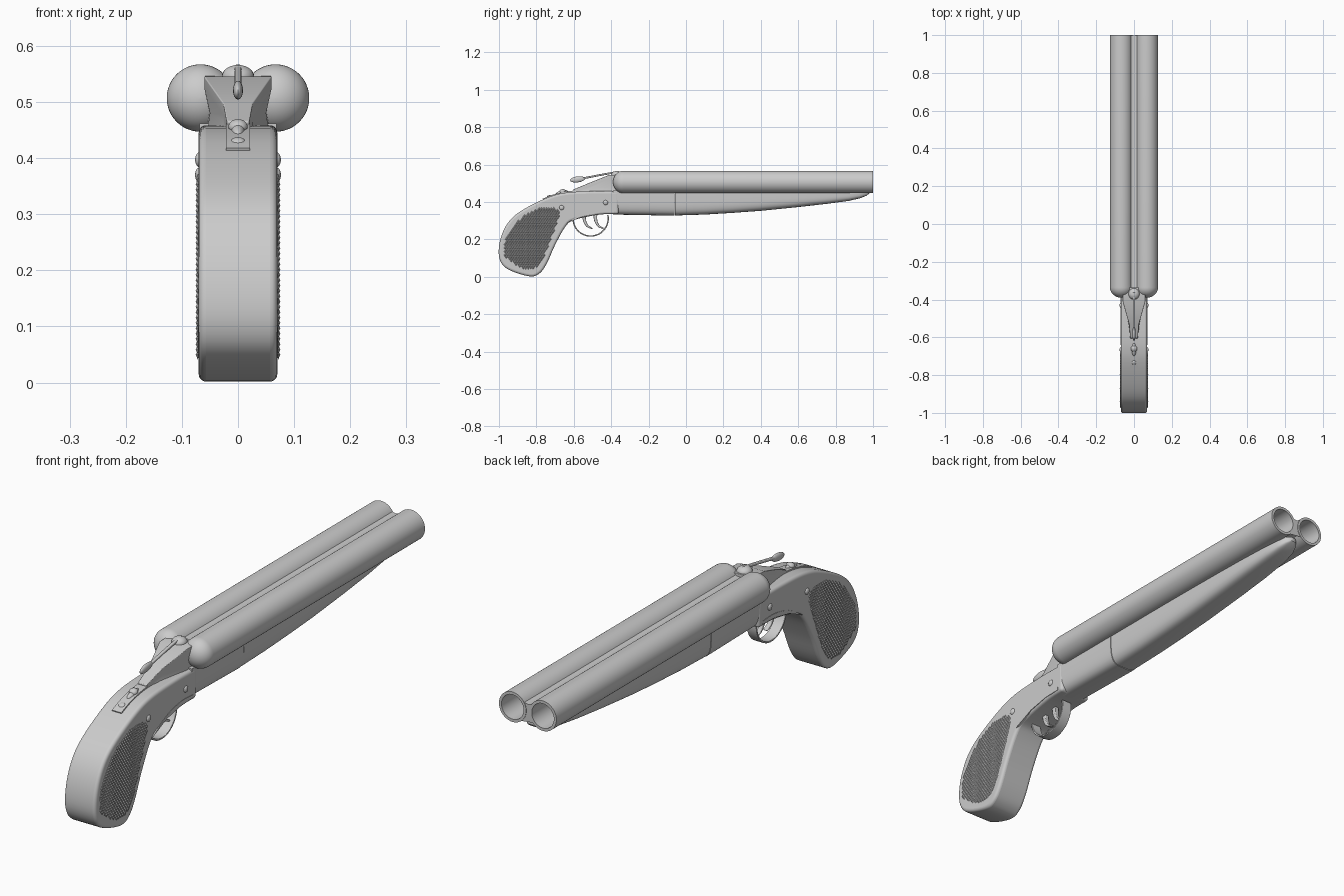
import bpy, bmesh
from math import sin, cos, pi, radians
from mathutils import Vector, Matrix

if "Cube" in bpy.data.objects:
    bpy.data.objects.remove(bpy.data.objects["Cube"])


def finish(name, bm, bevel=0, segs=3, angle=40):
    bmesh.ops.recalc_face_normals(bm, faces=bm.faces)
    me = bpy.data.meshes.new(name)
    bm.to_mesh(me)
    bm.free()
    ob = bpy.data.objects.new(name, me)
    bpy.context.collection.objects.link(ob)
    if bevel:
        m = ob.modifiers.new("bevel", 'BEVEL')
        m.width, m.segments = bevel, segs
        m.limit_method, m.angle_limit = 'ANGLE', radians(50)
    bpy.ops.object.select_all(action='DESELECT')
    bpy.context.view_layer.objects.active = ob
    ob.select_set(True)
    bpy.ops.object.shade_smooth_by_angle(angle=radians(angle))
    return ob


def loft(name, rings, **kw):
    """Skin a list of equal-length closed rings and cap both ends."""
    bm = bmesh.new()
    vs = [[bm.verts.new(p) for p in r] for r in rings]
    n = len(vs[0])
    for a, b in zip(vs, vs[1:]):
        for i in range(n):
            bm.faces.new((a[i], a[(i + 1) % n], b[(i + 1) % n], b[i]))
    bm.faces.new(vs[0])
    bm.faces.new(vs[-1])
    return finish(name, bm, **kw)


def slab(name, pts, x0, x1, **kw):
    """Side profile (y, z) extruded across x."""
    return loft(name, [[(x, y, z) for y, z in pts] for x in (x0, x1)], **kw)


def lathe(name, prof, cx, cz, n=48):
    """Profile (radius, y) turned about a y-parallel axis."""
    return loft(name, [[(cx + r * cos(2 * pi * i / n), y, cz + r * sin(2 * pi * i / n))
                        for i in range(n)] for r, y in prof])


def blob(name, loc, size, tilt=0):
    bm = bmesh.new()
    mat = Matrix.Translation(loc) @ Matrix.Rotation(tilt, 4, 'X') @ Matrix.Diagonal((*size, 1))
    bmesh.ops.create_uvsphere(bm, u_segments=24, v_segments=14, radius=1, matrix=mat)
    return finish(name, bm)


def spline(pts, closed=False, k=5):
    """Catmull-Rom through 2D points."""
    P = [Vector(p) for p in pts]
    n = len(P)
    get = (lambda i: P[i % n]) if closed else (lambda i: P[max(0, min(n - 1, i))])
    out = []
    for i in range(n if closed else n - 1):
        a, b, c, d = (get(i + j) for j in (-1, 0, 1, 2))
        for s in range(k):
            t = s / k
            out.append(0.5 * (2 * b + (c - a) * t + (2 * a - 5 * b + 4 * c - d) * t * t
                              + (3 * b - a - 3 * c + d) * t ** 3))
    return out if closed else out + [P[-1]]


def strip(name, path, half_w, thick, **kw):
    """Flat band following a (y, z) path; thick may taper (start, end)."""
    rings = []
    for i, p in enumerate(path):
        d = (path[min(i + 1, len(path) - 1)] - path[max(i - 1, 0)]).normalized()
        t = thick[0] + (thick[1] - thick[0]) * i / (len(path) - 1)
        nrm = Vector((-d.y, d.x)) * t / 2
        a, b = p + nrm, p - nrm
        rings.append([(-half_w, *a), (half_w, *a), (half_w, *b), (-half_w, *b)])
    return loft(name, rings, **kw)


def inside(p, poly):
    hit = False
    for a, b in zip(poly, poly[1:] + poly[:1]):
        if (a.y > p.y) != (b.y > p.y) and p.x < (b.x - a.x) * (p.y - a.y) / (b.y - a.y) + a.x:
            hit = not hit
    return hit


BX, BZ, R = 0.067, 0.507, 0.06

# Twin barrels with domed breech ends and open bores
dome = [(max(0.0005, R * sin(i * pi / 24)), -0.335 - 0.055 * cos(i * pi / 24)) for i in range(13)]
for s, side in ((-1, "left"), (1, "right")):
    lathe(side + "_barrel", dome + [(R, 1), (0.049, 1), (0.049, -0.28), (0.0005, -0.28)], s * BX, BZ)

# Concave web joining the barrels
top = [(x / 200, 0.535 + 0.02 * (x / 8) ** 2) for x in range(-8, 9)]
arc = [(BX + 0.055 * cos(radians(a)), BZ + 0.055 * sin(radians(a))) for a in range(125, 236, 10)]
bottom = [(-x, 2 * BZ - z) for x, z in top]
web = top + arc + bottom + [(-x, 2 * BZ - z) for x, z in arc]
loft("barrel_web", [[(x, y, z) for x, z in web] for y in (-0.345, 0.998)])


# Fore-end, in two pieces with a seam
def fore_ring(y, w, zb):
    ring = [(w, y, 0.462), (-w, y, 0.462)]
    for i in range(25):
        a = pi + pi * i / 24
        c, s = cos(a), sin(a)
        ring.append((w * (1 if c > 0 else -1) * abs(c) ** 0.5, y, 0.45 - (0.45 - zb) * abs(s) ** 0.5))
    return ring


loft("fore_end_iron", [fore_ring(-0.39, 0.069, 0.333), fore_ring(-0.062, 0.069, 0.327)])
loft("fore_end", [fore_ring(*r) for r in (
    (-0.06, 0.068, 0.328), (0.1, 0.068, 0.333), (0.25, 0.068, 0.342), (0.4, 0.067, 0.353),
    (0.6, 0.064, 0.373), (0.75, 0.06, 0.39), (0.87, 0.053, 0.406), (0.93, 0.043, 0.42),
    (0.965, 0.028, 0.434), (0.98, 0.01, 0.446))])

# Stock and pistol grip
back = spline([(-0.36, 0.457), (-0.5, 0.458), (-0.65, 0.449), (-0.757, 0.417), (-0.89, 0.347),
               (-0.958, 0.28), (-0.995, 0.19), (-0.998, 0.1), (-0.955, 0.042), (-0.84, 0.003),
               (-0.785, 0.017), (-0.745, 0.07), (-0.70, 0.17), (-0.645, 0.268), (-0.596, 0.305),
               (-0.46, 0.333), (-0.36, 0.335)])
slab("stock", back, -0.07, 0.07, bevel=0.02, segs=5)

# Checkered grip panels, trigger plates and side screws
outline = spline([(-0.97, 0.12), (-0.962, 0.2), (-0.91, 0.285), (-0.837, 0.342), (-0.757, 0.37),
                  (-0.695, 0.362), (-0.68, 0.325), (-0.714, 0.227), (-0.757, 0.12),
                  (-0.794, 0.058), (-0.85, 0.044), (-0.92, 0.073)], closed=True)
plate = spline([(-0.64, 0.285), (-0.55, 0.338), (-0.46, 0.36), (-0.385, 0.358)]) + \
    [Vector(p) for p in ((-0.385, 0.345), (-0.46, 0.343), (-0.55, 0.325))]
for s, side in ((-1, "left"), (1, "right")):
    slab(side + "_grip_panel", outline, s * 0.06, s * 0.0715)
    bm = bmesh.new()
    for row in range(36):
        for col in range(26):
            c = Vector((-0.98 + 0.013 * (col + 0.5 * (row % 2)), 0.04 + 0.0095 * row))
            if inside(c, outline):
                tip = bm.verts.new((s * 0.0755, *c))
                base = [bm.verts.new((s * 0.0712, c.x + u, c.y + v)) for u, v in
                        ((0.0065, 0), (0, 0.0095), (-0.0065, 0), (0, -0.0095))]
                for i in range(4):
                    bm.faces.new((tip, base[i], base[(i + 1) % 4]))
    finish(side + "_grip_checkering", bm, angle=10)
    slab(side + "_trigger_plate", plate, s * 0.06, s * 0.0715)
    for y, z in ((-0.665, 0.37), (-0.43, 0.397)):
        blob(side + "_screw", (s * 0.069, y, z), (0.0075, 0.013, 0.013))


# Breech block with waisted flanks
def breech_ring(y, wt, ww, zt, zm):
    half = [(wt, zt), (wt, zt - 0.02), (ww, zm), (ww + 0.006, 0.44)]
    return [(x, y, z) for x, z in half] + [(-x, y, z) for x, z in reversed(half)]


loft("breech_block", [breech_ring(*r) for r in (
    (-0.335, 0.06, 0.052, 0.547, 0.485), (-0.41, 0.06, 0.05, 0.545, 0.48),
    (-0.53, 0.026, 0.026, 0.497, 0.467), (-0.605, 0.02, 0.02, 0.466, 0.444))], bevel=0.003, angle=30)

# Tang with safety slide and screw
strip("tang", spline([(-0.55, 0.461), (-0.65, 0.45), (-0.72, 0.432), (-0.765, 0.414)]), 0.021, (0.01, 0.008))
blob("safety_base", (0, -0.665, 0.449), (0.012, 0.035, 0.012), 0.25)
blob("safety_button", (0, -0.66, 0.456), (0.017, 0.017, 0.013), 0.25)
blob("tang_screw", (0, -0.733, 0.429), (0.013, 0.013, 0.007), 0.4)

# Top lever
blob("lever_pivot", (0, -0.37, 0.545), (0.029, 0.03, 0.021))
strip("lever_arm", spline([(-0.36, 0.562), (-0.45, 0.546), (-0.56, 0.525)]), 0.006, (0.01, 0.01), bevel=0.003)
blob("lever_knob", (0, -0.58, 0.521), (0.009, 0.04, 0.016), 0.12)

# Trigger guard and two triggers
guard = [Vector((-0.51 + 0.094 * cos(radians(a)), 0.312 - 0.094 * sin(radians(a)))) for a in range(-12, 193, 6)]
strip("trigger_guard", guard, 0.022, (0.007, 0.007), bevel=0.002)
for name, y in (("rear_trigger", -0.545), ("front_trigger", -0.485)):
    strip(name, spline([(y, 0.335), (y + 0.003, 0.3), (y + 0.018, 0.272), (y + 0.045, 0.258)]),
          0.009, (0.022, 0.006), bevel=0.003)
